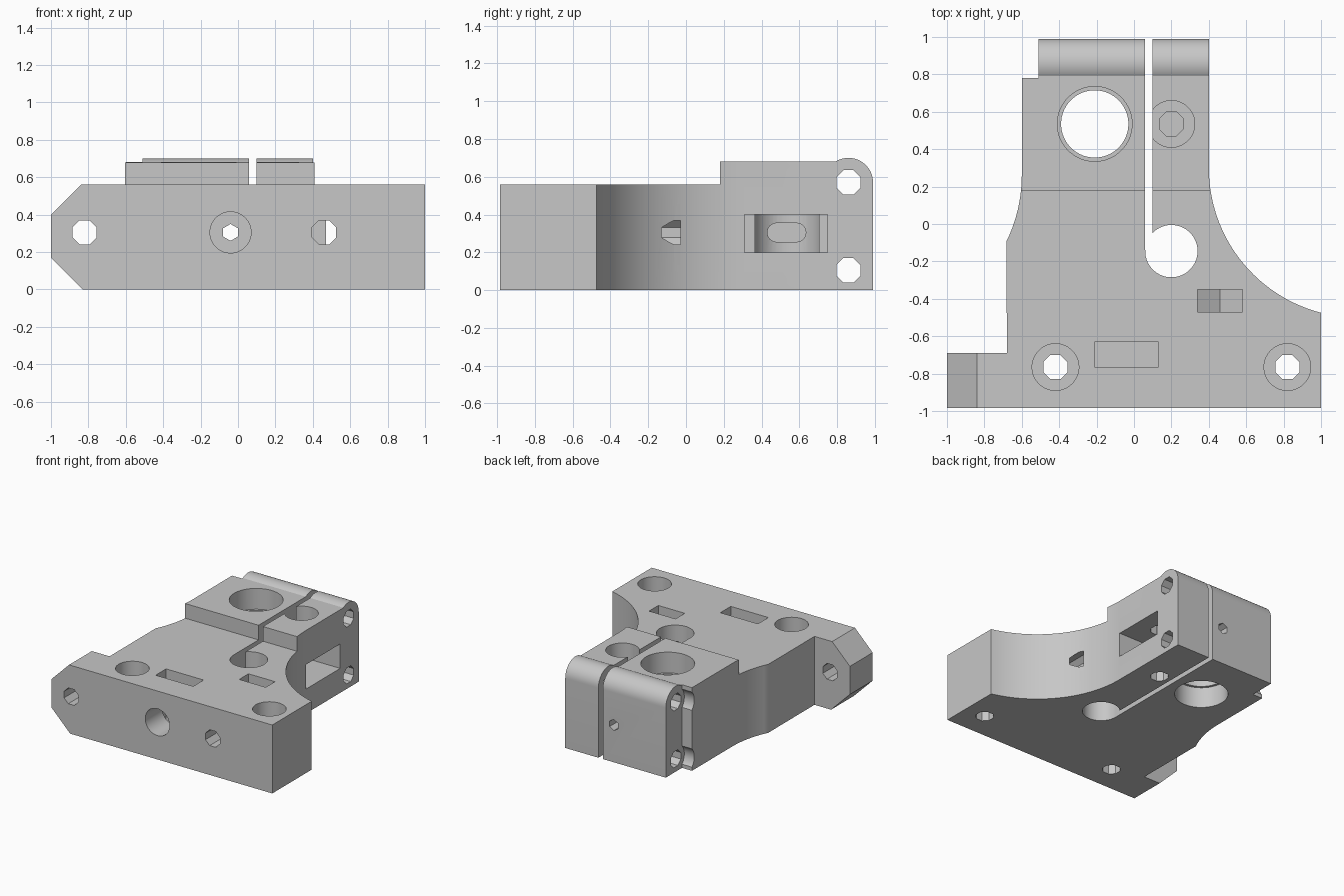
import bpy, bmesh
from math import pi, sin, cos, radians
from mathutils import Vector

cube = bpy.data.objects.get("Cube")
if cube:
    bpy.data.objects.remove(cube)

grey = bpy.data.materials.new("light_grey")
grey.use_nodes = True
grey.diffuse_color = (0.57, 0.57, 0.57, 1)
grey.node_tree.nodes["Principled BSDF"].inputs["Base Color"].default_value = (0.57, 0.57, 0.57, 1)


def prism(name, points, axis, low, high):
    """Extrude a flat outline along an axis."""
    place = {"x": lambda u, v, w: (w, u, v),
             "y": lambda u, v, w: (u, w, v),
             "z": lambda u, v, w: (u, v, w)}[axis]
    bm = bmesh.new()
    face = bm.faces.new([bm.verts.new(place(u, v, low)) for u, v in points])
    new = bmesh.ops.extrude_face_region(bm, geom=[face])["geom"]
    shift = Vector(place(0, 0, high - low))
    bmesh.ops.translate(bm, vec=shift, verts=[g for g in new if isinstance(g, bmesh.types.BMVert)])
    bmesh.ops.recalc_face_normals(bm, faces=bm.faces)
    mesh = bpy.data.meshes.new(name)
    bm.to_mesh(mesh)
    bm.free()
    mesh.materials.append(grey)
    obj = bpy.data.objects.new(name, mesh)
    bpy.context.collection.objects.link(obj)
    return obj


def arc(cu, cv, r, start, end, steps):
    angles = [radians(start + (end - start) * i / steps) for i in range(steps + 1)]
    return [(cu + r * cos(a), cv + r * sin(a)) for a in angles]


def circle(cu, cv, r, sides=48):
    turn = pi / sides
    return [(cu + r * cos(turn * (2 * i + 1)), cv + r * sin(turn * (2 * i + 1))) for i in range(sides)]


def box(u0, u1, v0, v1):
    return [(u0, v0), (u1, v0), (u1, v1), (u0, v1)]


def combine(obj, tool, operation="DIFFERENCE"):
    """Apply a boolean and discard its tool."""
    tool.hide_render = True
    mod = obj.modifiers.new("cut", "BOOLEAN")
    mod.operation, mod.solver, mod.object = operation, "EXACT", tool
    bpy.ops.object.select_all(action="DESELECT")
    obj.select_set(True)
    bpy.context.view_layer.objects.active = obj
    bpy.ops.object.modifier_apply(modifier=mod.name)
    bpy.data.objects.remove(tool)


def cut(points, axis, low, high):
    combine(bracket, prism("cutter", points, axis, low, high))


# Plan outline with the two concave flanks
outline = [(-1, -0.985), (1, -0.985)]
outline += arc(1.2, 0.3, 0.8, 255.5, 180, 28)
outline += [(0.4, 1.1), (-0.51, 1.1), (-0.51, 0.78), (-0.6, 0.78)]
outline += arc(-1.4, 0.26, 0.8, 0, -26, 10)
outline += [(-0.68, -0.69), (-1, -0.69)]
bracket = prism("clamp_bracket", outline, "z", 0, 0.9)

# Side profile: low plate, raised block and rounded rear barrel
side = [(-1.2, 0), (0.99, 0)] + arc(0.86, 0.57, 0.13, 0, 122, 18)
side += [(0.18, 0.68), (0.18, 0.56), (-1.2, 0.56)]
combine(bracket, prism("profile", side, "x", -1.2, 1.2), "INTERSECT")

# Chamfers on the side lug
cut([(-1.1, 0.3), (-1.1, 0.66), (-0.74, 0.66)], "y", -1.1, -0.6)
cut([(-1.1, 0.27), (-1.1, -0.1), (-0.73, -0.1)], "y", -1.1, -0.6)

# Clamp slit with its round relief
cut(box(0.06, 0.10, -0.14, 1.1), "z", -0.1, 0.8)
cut(circle(0.2, -0.145, 0.14), "z", -0.1, 0.8)

# Bearing bore with a seat at each end
cut(circle(-0.21, 0.535, 0.18), "z", -0.1, 0.8)
cut(circle(-0.21, 0.535, 0.2), "z", 0.51, 0.8)
cut(circle(-0.21, 0.535, 0.2), "z", -0.1, 0.17)

# Counterbored vertical mounting holes
for x in (-0.42, 0.82):
    cut(circle(x, -0.765, 0.125), "z", 0.34, 0.8)
    cut(circle(x, -0.765, 0.07, 8), "z", -0.1, 0.4)

# Clamp screw seat, side pocket and stopped bottom hole
cut(circle(0.2, 0.535, 0.125), "z", 0.5, 0.8)
cut(circle(0.2, 0.535, 0.07, 8), "z", 0.3, 0.55)
cut(box(0.31, 0.75, 0.2, 0.4), "x", -0.15, 0.6)
cut(circle(0.2, 0.535, 0.07, 8), "z", -0.1, 0.18)

# Oblong recess in the far bore wall
oblong = arc(0.585, 0.305, 0.05, -90, 90, 8) + arc(0.48, 0.305, 0.05, 90, 270, 8)
cut(oblong, "x", -0.46, -0.3)

# Cross holes through the rear barrel, with spot faces
for z in (0.57, 0.105):
    cut(circle(0.86, z, 0.11, 32), "x", -0.8, -0.51)
    cut(circle(0.86, z, 0.07, 8), "x", -0.8, 0.6)

# Horizontal holes from the front
cut(circle(-0.82, 0.305, 0.07, 8), "y", -1.1, -0.6)
cut(circle(0.46, 0.305, 0.07, 8), "y", -1.1, -0.03)
cut(circle(-0.04, 0.305, 0.11, 40), "y", -1.1, -0.7)
cut(circle(-0.04, 0.305, 0.045, 6), "y", -0.8, 1.1)

# Nut traps from the top: one flat, one with a pointed floor
cut(box(-0.21, 0.13, 0.13, 0.8), "y", -0.765, -0.63)
cut([(0.46, 0.165), (0.58, 0.235), (0.58, 0.8), (0.34, 0.8), (0.34, 0.235)], "y", -0.47, -0.35)

bpy.ops.object.shade_smooth_by_angle(angle=radians(28))
